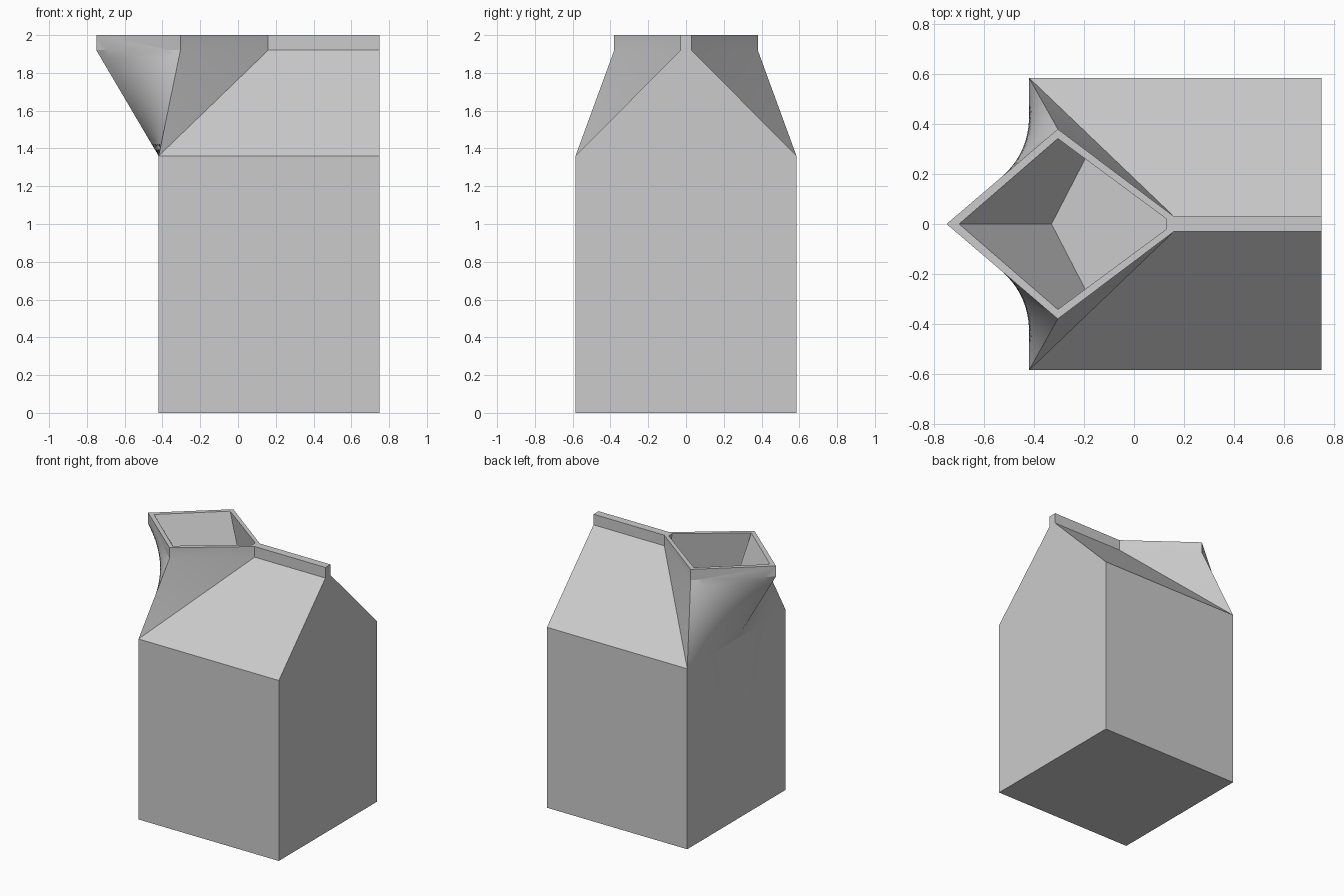
import bpy, bmesh, math
from mathutils import Vector

if "Cube" in bpy.data.objects:
    bpy.data.objects.remove(bpy.data.objects["Cube"])

FRONT, BACK, HALF = -0.42, 0.75, 0.585     # carton walls
EAVE, NECK, TOP, FLOOR = 1.36, 1.92, 2.0, 1.55
FIN = 0.03                                 # half thickness of the top seam
N = 14                                     # segments of the curved spout panel

bm = bmesh.new()


def at(xy, z):
    return Vector((xy[0], xy[1], z))


def face(*pts):
    return bm.faces.new([bm.verts.new(p) for p in pts])


def walls(lower, z0, upper, z1):
    for i in range(len(lower) - 1):
        face(at(lower[i], z0), at(lower[i + 1], z0),
             at(upper[i + 1], z1), at(upper[i], z1))


# plan outlines of one half
tip, side, heel = (-0.75, 0), (-0.305, 0.38), (0.16, FIN)
rim_in = [(-0.70, 0), (-0.305, 0.342), (0.13, 0.02), (0.13, 0)]
well = [(-0.33, 0), (-0.17, 0.31), (0.20, 0.035), (0.20, 0)]
corner_f, corner_b, mid_f, mid_b = (FRONT, HALF), (BACK, HALF), (FRONT, 0), (BACK, 0)
fin_end = (BACK, FIN)

# curved spout panel: ruled surface between the rim edge and the front eave
grid = []
for j in range(N + 1):
    v = j / N
    left = at(mid_f, EAVE).lerp(at(tip, NECK), v)
    right = at(corner_f, EAVE).lerp(at(side, NECK), v)
    grid.append([left.lerp(right, i / N) for i in range(N + 1)])
for j in range(N):
    for i in range(N):
        face(grid[j][i], grid[j][i + 1], grid[j + 1][i + 1], grid[j + 1][i])

# body walls and base
face(at(corner_f, 0), at(mid_f, 0), *grid[0])
walls([corner_f, corner_b], 0, [corner_f, corner_b], EAVE)
face(at(mid_f, 0), at(corner_f, 0), at(corner_b, 0), at(mid_b, 0))
face(at(mid_b, 0), at(corner_b, 0), at(corner_b, EAVE),
     at(fin_end, NECK), at(fin_end, TOP), at(mid_b, TOP))

# roof slope and folded spout side
face(at(corner_f, EAVE), at(corner_b, EAVE), at(fin_end, NECK), at(heel, NECK))
face(at(corner_f, EAVE), at(heel, NECK), at(side, NECK))

# vertical lip and seam
face(*grid[N], at(side, TOP), at(tip, TOP))
walls([side, heel, fin_end], NECK, [side, heel, fin_end], TOP)

# flat top of rim and seam
walls([tip, side, heel], TOP, rim_in[:3], TOP)
face(at(rim_in[2], TOP), at(heel, TOP), at(fin_end, TOP), at(mid_b, TOP), at(rim_in[3], TOP))

# hollow of the spout
walls(well, FLOOR, rim_in, TOP)
face(*[at(p, FLOOR) for p in well])

# mirror the half and close it
bmesh.ops.remove_doubles(bm, verts=bm.verts[:], dist=1e-4)
bmesh.ops.mirror(bm, geom=bm.verts[:] + bm.edges[:] + bm.faces[:],
                 axis='Y', merge_dist=1e-4)
bmesh.ops.remove_doubles(bm, verts=bm.verts[:], dist=1e-4)
bmesh.ops.recalc_face_normals(bm, faces=bm.faces[:])

mesh = bpy.data.meshes.new("drink_carton")
bm.to_mesh(mesh)
bm.free()
carton = bpy.data.objects.new("drink_carton", mesh)
bpy.context.collection.objects.link(carton)
bpy.context.view_layer.objects.active = carton
carton.select_set(True)
bpy.ops.object.shade_smooth_by_angle(angle=math.radians(15))
